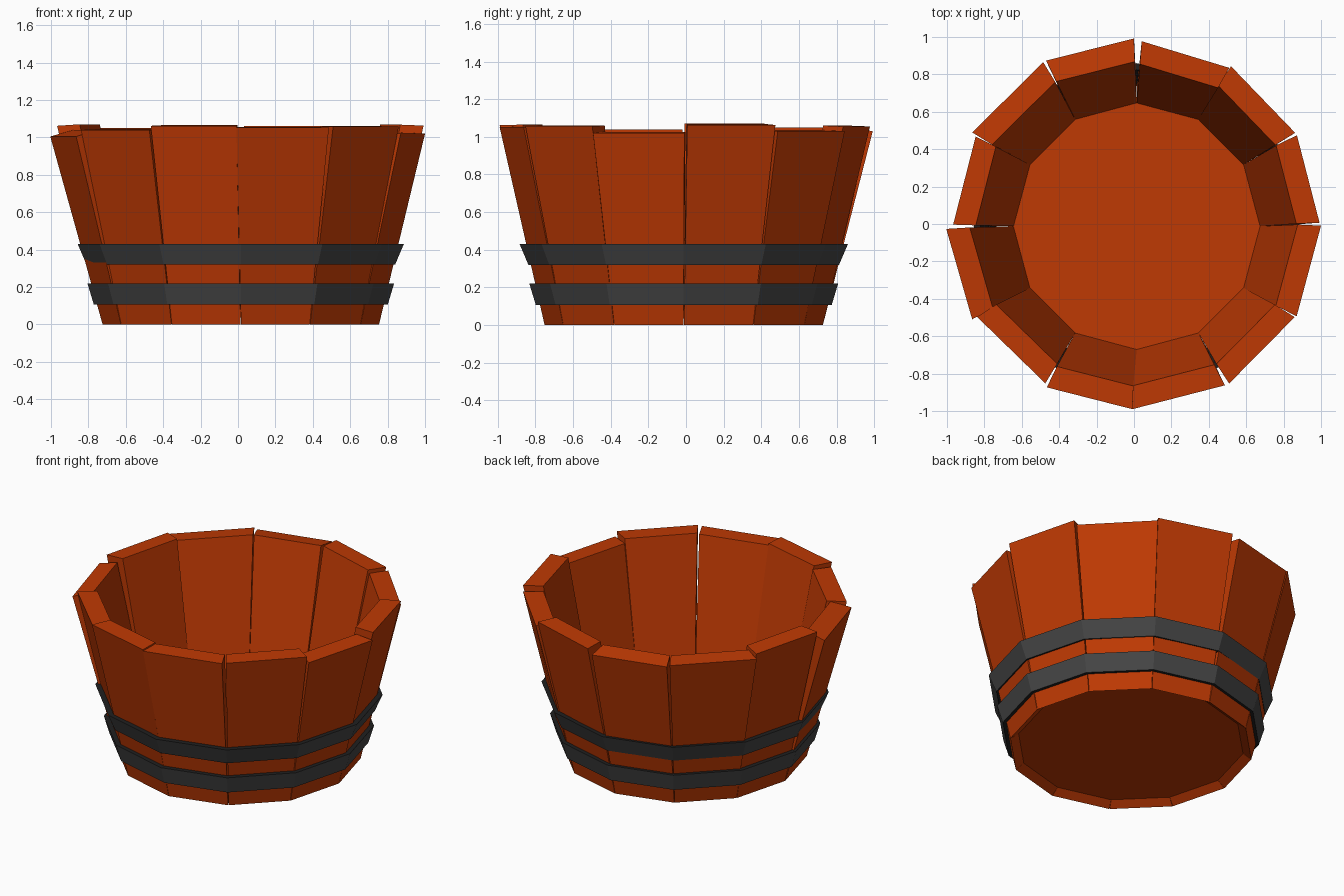
import bpy, bmesh, math

if "Cube" in bpy.data.objects:
    bpy.data.objects.remove(bpy.data.objects["Cube"])

CX, CY = 0.015, -0.012   # centre of the base and hoops


def material(name, rgb):
    m = bpy.data.materials.new(name)
    m.diffuse_color = (*rgb, 1)
    m.use_nodes = True
    m.node_tree.nodes["Principled BSDF"].inputs["Base Color"].default_value = m.diffuse_color
    return m


wood = material("orange brown wood", (0.52, 0.041, 0.001))
iron = material("dark iron", (0.06, 0.06, 0.06))
iron_edge = material("black iron edge", (0.014, 0.014, 0.014))


def polar(r, deg, z, cx=CX, cy=CY):
    a = math.radians(deg)
    return (cx + r * math.cos(a), cy + r * math.sin(a), z)


def make(name, verts, faces, mats, index=None):
    bm = bmesh.new()
    vs = [bm.verts.new(v) for v in verts]
    for i, f in enumerate(faces):
        face = bm.faces.new([vs[j] for j in f])
        face.material_index = index(i) if index else 0
    bmesh.ops.recalc_face_normals(bm, faces=bm.faces)
    me = bpy.data.meshes.new(name)
    bm.to_mesh(me)
    bm.free()
    for m in mats:
        me.materials.append(m)
    ob = bpy.data.objects.new(name, me)
    bpy.context.collection.objects.link(ob)


def hoop(name, profile):
    """Twelve-sided band; the first profile edge is its outer face."""
    n = len(profile)
    verts = [polar(r, 30 * k, z) for k in range(12) for r, z in profile]
    faces = [(k * n + i, k * n + (i + 1) % n,
              (k + 1) % 12 * n + (i + 1) % n, (k + 1) % 12 * n + i)
             for k in range(12) for i in range(n)]
    make(name, verts, faces, [iron, iron_edge], lambda i: 0 if i % n == 0 else 1)


# Uneven staves: top start angle, end angle, radius, height, drop of outer edge
staves = [
    (0.4, 28.6, 0.992, 1.068, 0.005), (29.5, 58.4, 0.990, 1.035, 0.005),
    (58.6, 87.6, 0.978, 1.060, 0.005), (90.0, 118.3, 0.992, 1.050, 0.020),
    (119.3, 150.5, 0.993, 1.050, 0.010), (151.1, 180.2, 0.967, 1.070, 0.008),
    (181.5, 210.5, 1.004, 1.040, 0.035), (210.6, 240.9, 0.975, 1.045, 0.005),
    (241.9, 269.5, 0.990, 1.065, 0.003), (269.5, 299.4, 0.990, 1.055, 0.003),
    (300.8, 329.9, 0.993, 1.060, 0.003), (330.4, 359.5, 1.000, 1.025, 0.005)]
box = [(0, 1, 2, 3), (4, 5, 6, 7), (0, 1, 5, 4), (1, 2, 6, 5),
       (2, 3, 7, 6), (3, 0, 4, 7)]
for k, (a0, a1, r, h, drop) in enumerate(staves):
    b0, b1 = 30 * k + 0.1, 30 * k + 29.9
    ri = r * 0.875
    make(f"stave_{k + 1}", [
        polar(0.739, b0, 0), polar(0.739, b1, 0),
        polar(0.655, b1 + 0.1, 0.06), polar(0.655, b0 - 0.1, 0.06),
        polar(r, a0, h - drop, 0, 0), polar(r, a1, h - drop, 0, 0),
        polar(ri, a1 + 0.3, h, 0, 0), polar(ri, a0 - 0.3, h, 0, 0)], box, [wood])

# Floor board
floor = [polar(0.69, 30 * k, z) for z in (0.036, 0.08) for k in range(12)]
make("floor", floor, [tuple(range(12)), tuple(range(12, 24))] +
     [(k, (k + 1) % 12, (k + 1) % 12 + 12, k + 12) for k in range(12)], [wood])

# Two iron hoops
for name, z0, z1, r0, r1 in (("lower_hoop", 0.107, 0.22, 0.786, 0.82),
                             ("upper_hoop", 0.32, 0.43, 0.825, 0.872)):
    hoop(name, [(r0, z0), (r1, z1), (r1 - 0.035, z1), (r0 - 0.035, z0)])
